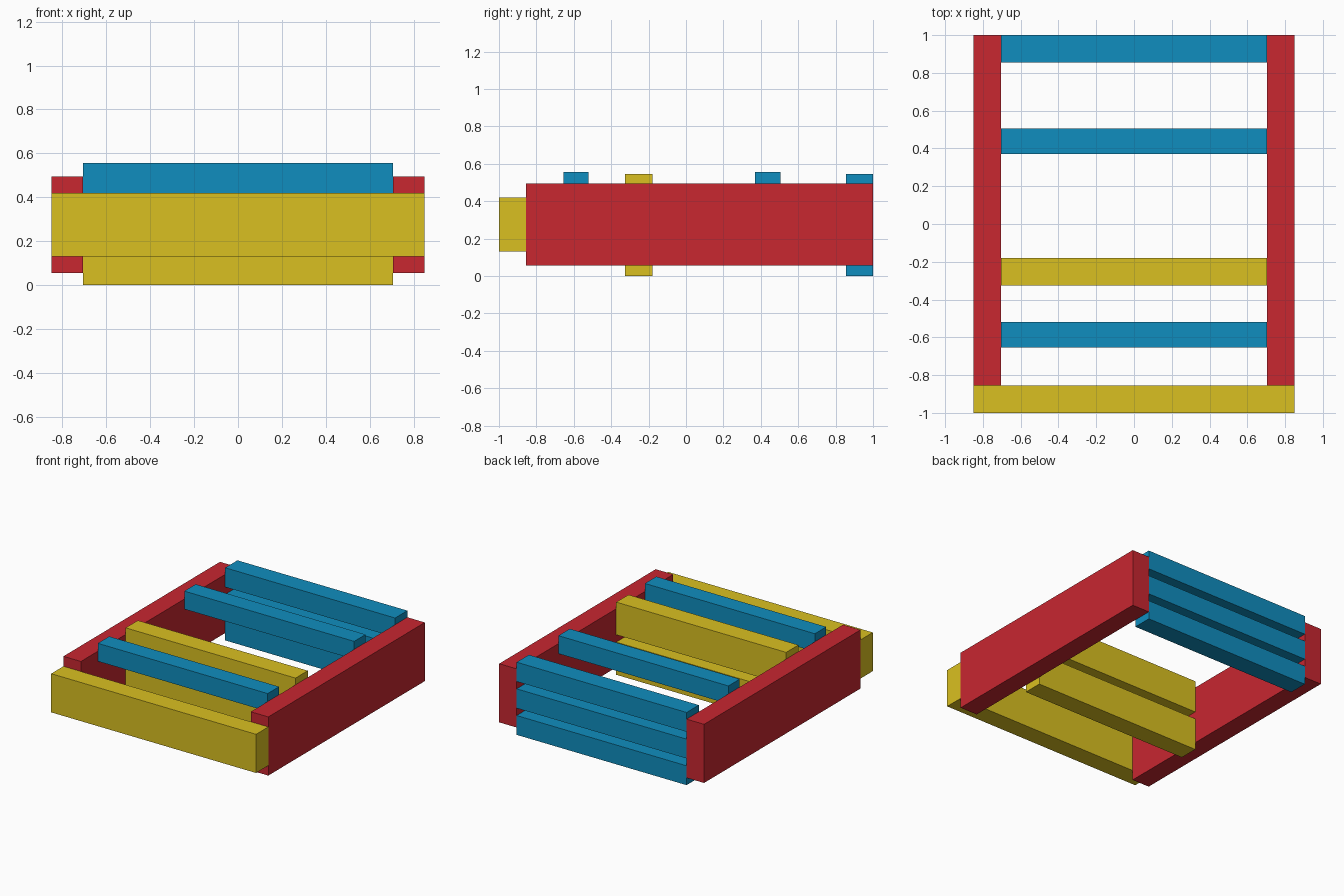
import bpy

if "Cube" in bpy.data.objects:
    bpy.data.objects.remove(bpy.data.objects["Cube"])


def material(name, rgb):
    m = bpy.data.materials.new(name)
    m.diffuse_color = (*rgb, 1)
    m.use_nodes = True
    m.node_tree.nodes["Principled BSDF"].inputs["Base Color"].default_value = m.diffuse_color
    return m


RED = material("red", (0.58, 0.02, 0.03))
YELLOW = material("yellow", (0.70, 0.53, 0.015))
BLUE = material("blue", (0.005, 0.27, 0.52))


def board(name, x, y, z, mat):
    """Box spanning the given (min, max) range on each axis."""
    bpy.ops.mesh.primitive_cube_add(size=1, location=[sum(r) / 2 for r in (x, y, z)])
    ob = bpy.context.object
    ob.name = name
    ob.scale = [r[1] - r[0] for r in (x, y, z)]
    bpy.ops.object.transform_apply(location=False, rotation=False, scale=True)
    ob.data.materials.append(mat)


INNER = (-0.705, 0.705)

# Long side rails
board("right_side_rail", (0.705, 0.85), (-0.855, 1.0), (0.055, 0.495), RED)
board("left_side_rail", (-0.85, -0.705), (-0.855, 1.0), (0.055, 0.495), RED)

# Front board across the rail ends
board("front_board", (-0.85, 0.85), (-1.0, -0.855), (0.13, 0.42), YELLOW)

# Two stacked divider boards
for i, z in enumerate((0.0, 0.30)):
    board(f"divider_board_{i + 1}", INNER, (-0.325, -0.18), (z, z + 0.245), YELLOW)

# Three stacked back slats
for i in range(3):
    z = 0.2 * i
    board(f"back_slat_{i + 1}", INNER, (0.855, 1.0), (z, z + 0.145), BLUE)

# Raised cross slats
for name, y in (("front_cross_slat", -0.655), ("rear_cross_slat", 0.37)):
    board(name, INNER, (y, y + 0.135), (0.42, 0.555), BLUE)
